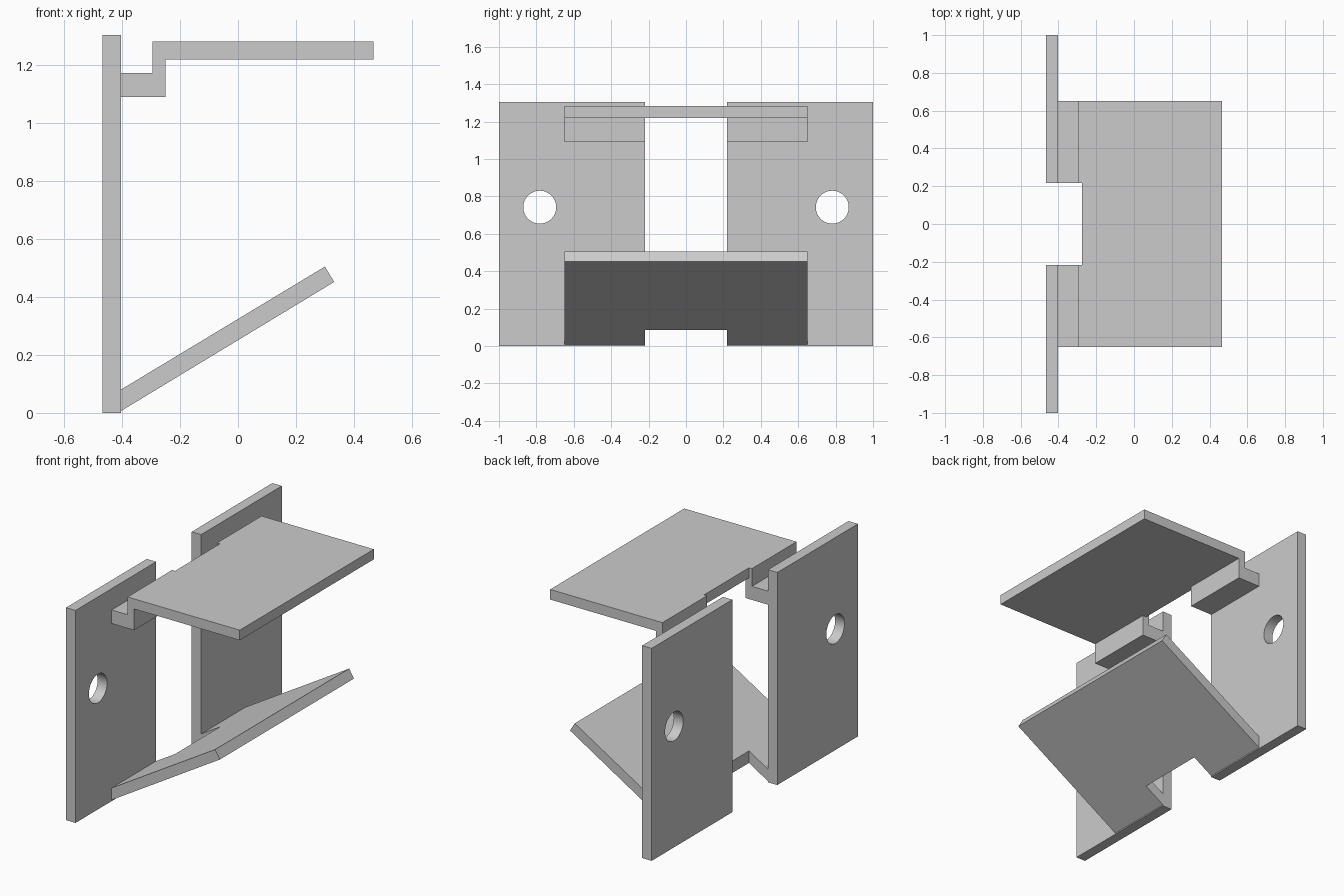
import bpy, bmesh, math
from mathutils import Matrix

if "Cube" in bpy.data.objects:
    bpy.data.objects.remove(bpy.data.objects["Cube"])


def extrude_profile(name, profile, y0, y1):
    """Extrude an XZ outline from y0 to y1."""
    bm = bmesh.new()
    face = bm.faces.new([bm.verts.new((x, y0, z)) for x, z in profile])
    ext = bmesh.ops.extrude_face_region(bm, geom=[face])
    moved = [g for g in ext["geom"] if isinstance(g, bmesh.types.BMVert)]
    bmesh.ops.translate(bm, verts=moved, vec=(0, y1 - y0, 0))
    bmesh.ops.recalc_face_normals(bm, faces=bm.faces)
    return add_object(name, bm)


def add_object(name, bm):
    mesh = bpy.data.meshes.new(name)
    bm.to_mesh(mesh)
    bm.free()
    obj = bpy.data.objects.new(name, mesh)
    bpy.context.collection.objects.link(obj)
    return obj


def cut(obj, cutter):
    mod = obj.modifiers.new("cut", 'BOOLEAN')
    mod.operation = 'DIFFERENCE'
    mod.solver = 'EXACT'
    mod.object = cutter
    cutter.hide_render = True
    cutter.display_type = 'WIRE'


BACK, WALL, FRONT = -0.467, -0.403, 0.467
SLOT, WIDTH = 0.218, 0.65
NOTCH = -0.275

# Mounting plates: one with a screw hole, mirrored to the other side
plate = extrude_profile("mounting_plates", [(BACK, 0), (WALL, 0), (WALL, 1.304), (BACK, 1.304)], SLOT, 1.0)
bm = bmesh.new()
bmesh.ops.create_cone(bm, cap_ends=True, segments=48, radius1=0.088, radius2=0.088, depth=0.4,
                      matrix=Matrix.Translation((-0.435, 0.782, 0.742)) @ Matrix.Rotation(math.pi / 2, 4, 'Y'))
cut(plate, add_object("hole_cutter", bm))
mirror = plate.modifiers.new("mirror", 'MIRROR')
mirror.use_axis = (False, True, False)

# Upper shelf with stepped hooks, notched in the middle
shelf = extrude_profile("upper_shelf", [(WALL, 1.09), (-0.25, 1.09), (-0.25, 1.22), (FRONT, 1.22),
                                        (FRONT, 1.282), (-0.295, 1.282), (-0.295, 1.173), (WALL, 1.173)],
                        -WIDTH, WIDTH)
shelf_cutter = extrude_profile("shelf_cutter", [(-0.6, 1.0), (-0.2, 1.0), (-0.2, 1.22), (NOTCH, 1.22),
                                                (NOTCH, 1.4), (-0.6, 1.4)], -SLOT, SLOT)
cut(shelf, shelf_cutter)

# Lower sloping ramp with the same notch
ramp = extrude_profile("lower_ramp", [(WALL, 0.007), (0.332, 0.452), (0.30, 0.505), (WALL, 0.081)],
                       -WIDTH, WIDTH)
ramp_cutter = extrude_profile("ramp_cutter", [(-0.6, -0.2), (NOTCH, -0.2), (NOTCH, 0.6), (-0.6, 0.6)],
                              -SLOT, SLOT)
cut(ramp, ramp_cutter)
